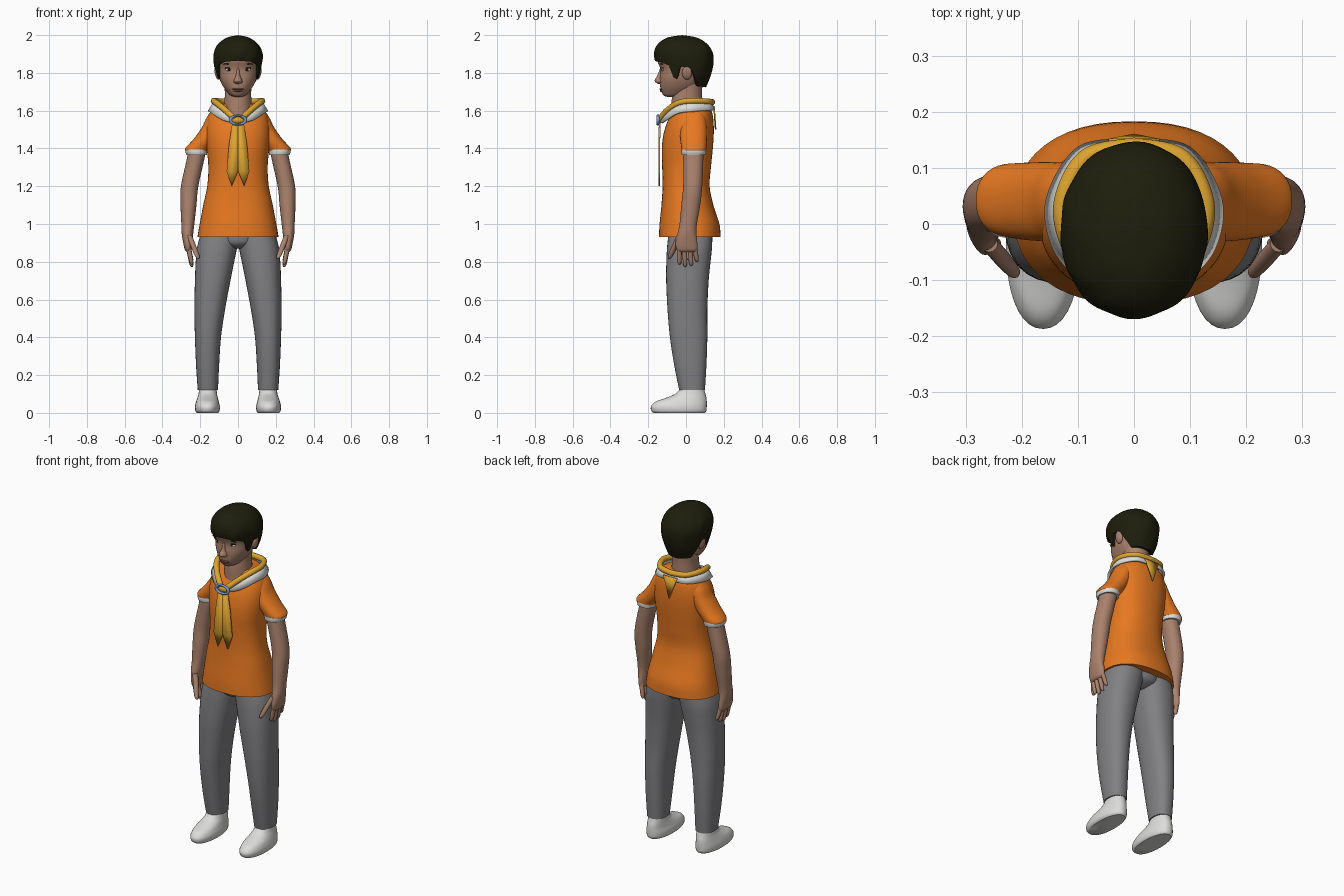
import bpy, bmesh, math
from mathutils import Vector, Matrix

cube = bpy.data.objects.get("Cube")
if cube:
    bpy.data.objects.remove(cube, do_unlink=True)


def material(name, r, g, b):
    m = bpy.data.materials.new(name)
    m.use_nodes = True
    m.diffuse_color = (r, g, b, 1)
    bsdf = next(n for n in m.node_tree.nodes if n.type == 'BSDF_PRINCIPLED')
    bsdf.inputs["Base Color"].default_value = (r, g, b, 1)
    bsdf.inputs["Roughness"].default_value = 0.7
    return m


SKIN = material("skin", .40, .22, .15)
ORANGE = material("orange cloth", .80, .19, .015)
YELLOW = material("yellow cloth", .72, .37, .03)
WHITE = material("white", .72, .72, .70)
GREY = material("grey cloth", .22, .22, .23)
HAIR = material("dark hair", .013, .013, .004)
BLUE = material("blue ring", .18, .34, .70)
LIP = material("lip", .25, .10, .08)


def finish(name, bm, mat):
    bmesh.ops.remove_doubles(bm, verts=bm.verts, dist=1e-5)
    bmesh.ops.recalc_face_normals(bm, faces=bm.faces)
    me = bpy.data.meshes.new(name)
    bm.to_mesh(me)
    bm.free()
    me.materials.append(mat)
    ob = bpy.data.objects.new(name, me)
    bpy.context.collection.objects.link(ob)
    bpy.ops.object.select_all(action='DESELECT')
    ob.select_set(True)
    bpy.context.view_layer.objects.active = ob
    bpy.ops.object.shade_smooth_by_angle(angle=math.radians(50))
    return ob


def sample(rows, s):
    """Smooth curve through the rows at parameter s."""
    n = len(rows) - 1
    i = min(int(s), n - 1)
    t = s - i
    quad = [rows[max(0, min(n, k))] for k in range(i - 1, i + 3)]
    return [b + t / 2 * (c - a + t * (2 * a - 5 * b + 4 * c - d + t * (3 * (b - c) + d - a)))
            for a, b, c, d in zip(*quad)]


def ring_point(row, a, power):
    """Row is z, x min, x max, y min, y max; angle 0 is the front."""
    z, x0, x1, y0, y1 = row
    u, v = math.sin(a), -math.cos(a)
    squash = lambda w: math.copysign(abs(w) ** (2 / power), w)
    return Vector(((x0 + x1) / 2 + (x1 - x0) / 2 * squash(u),
                   (y0 + y1) / 2 + (y1 - y0) / 2 * squash(v), z))


def skin_rings(bm, rings, caps=True):
    vs = [[bm.verts.new(p) for p in r] for r in rings]
    n = len(vs[0])
    for a, b in zip(vs, vs[1:]):
        for i in range(n):
            j = (i + 1) % n
            bm.faces.new((a[i], a[j], b[j], b[i]))
    if caps:
        bm.faces.new(vs[0])
        bm.faces.new(vs[-1])


def loft(name, rows, mat, side=1, power=2.0, sides=36, steps=6):
    bm = bmesh.new()
    count = (len(rows) - 1) * steps
    rings = []
    for k in range(count + 1):
        row = sample(rows, k / steps)
        ring = [ring_point(row, math.tau * i / sides, power) for i in range(sides)]
        rings.append([Vector((p.x * side, p.y, p.z)) for p in ring])
    skin_rings(bm, rings)
    return finish(name, bm, mat)


def centred(rows):
    return [(z, -w, w, y0, y1) for z, w, y0, y1 in rows]


def ellipsoid(name, loc, size, mat, tilt=0):
    bm = bmesh.new()
    bmesh.ops.create_uvsphere(bm, u_segments=20, v_segments=12, radius=1)
    bm.transform(Matrix.Translation(loc) @ Matrix.Rotation(tilt, 4, 'Y') @ Matrix.Diagonal((*size, 1)))
    return finish(name, bm, mat)


def plate(name, points, mat, thickness=.008):
    bm = bmesh.new()
    bm.faces.new([bm.verts.new(p) for p in points])
    ob = finish(name, bm, mat)
    ob.modifiers.new("thickness", 'SOLIDIFY').thickness = thickness
    ob.modifiers["thickness"].offset = 0
    return ob


# Shirt body
loft("shirt", centred([
    (.93, .215, -.143, .183), (1.0, .203, -.14, .177), (1.1, .184, -.13, .145),
    (1.2, .163, -.124, .125), (1.3, .157, -.126, .132), (1.4, .165, -.128, .142),
    (1.48, .17, -.118, .147), (1.55, .163, -.095, .145), (1.6, .142, -.065, .135),
    (1.635, .1, -.045, .115)]), ORANGE, power=2.3, sides=48)

# Neck and head
loft("neck", centred([(1.54, .08, -.08, .085), (1.64, .072, -.077, .085),
                      (1.7, .07, -.07, .085), (1.78, .075, -.06, .09)]), SKIN)
loft("head", centred([
    (1.672, .012, -.095, -.05), (1.68, .038, -.118, 0), (1.7, .058, -.13, .04),
    (1.73, .08, -.137, .07), (1.77, .098, -.138, .09), (1.82, .107, -.136, .11),
    (1.87, .112, -.152, .12), (1.92, .105, -.14, .115), (1.96, .06, -.08, .07)]),
    SKIN, power=2.2)
loft("nose", centred([(1.742, .008, -.146, -.12), (1.75, .023, -.16, -.11), (1.762, .022, -.166, -.11),
                      (1.79, .011, -.15, -.11), (1.83, .008, -.136, -.11)]), SKIN, sides=20)
ellipsoid("upper_lip", (0, -.13, 1.714), (.031, .01, .005), LIP)
ellipsoid("lower_lip", (0, -.128, 1.705), (.025, .011, .006), LIP)

# Hair cap whose lower edge follows the hairline around the head
HAIR_ROWS = centred([
    (2.0, 0, -.02, -.02), (1.986, .06, -.1, .06), (1.95, .108, -.152, .115),
    (1.9, .13, -.168, .143), (1.84, .126, -.157, .144), (1.78, .113, -.14, .13),
    (1.72, .09, -.11, .104)])
HAIRLINE = [(0, 3.6), (.6, 3.7), (1.0, 4.0), (1.12, 5.1), (1.28, 5.2), (1.42, 4.1),
            (1.75, 4.2), (1.95, 5.1), (2.2, 5.8), (math.pi, 5.9)]


def hairline(d):
    for (a, p), (b, q) in zip(HAIRLINE, HAIRLINE[1:]):
        if d <= b + 1e-6:
            return p + (q - p) * (d - a) / (b - a)


def build_hair(sides=96, steps=28):
    bm = bmesh.new()
    rings = [[] for _ in range(steps + 2)]
    for i in range(sides):
        a = math.tau * i / sides
        end = hairline(min(a, math.tau - a))
        for k in range(steps + 1):
            p = ring_point(sample(HAIR_ROWS, end * k / steps), a, 2.1)
            wave = 1 + .012 * math.sin(9 * a + k / 3) * k / steps
            rings[k].append(Vector((p.x * wave, p.y * wave, p.z)))
        # turn the edge inward for thickness
        rings[-1].append(Vector((p.x * .8, p.y * .8, p.z + .005)))
    skin_rings(bm, rings, caps=False)
    finish("hair", bm, HAIR)


build_hair()

# Neckerchief roll and white collar, each given by half of its path
ROLL = [(0, .138, 1.645), (.085, .118, 1.648), (.127, .04, 1.652), (.115, -.035, 1.642),
        (.07, -.095, 1.605), (.015, -.138, 1.555)]
EDGE = [(0, .153, 1.605), (.1, .138, 1.605), (.157, .045, 1.6), (.145, -.045, 1.59),
        (.09, -.105, 1.555), (.03, -.135, 1.535)]


def full_path(half, steps=8):
    pts = [Vector(sample(half, k / steps)) for k in range((len(half) - 1) * steps + 1)]
    return [Vector((-p.x, p.y, p.z)) for p in reversed(pts[1:])] + pts


def build_collar():
    bm = bmesh.new()
    loops = [[bm.verts.new(p) for p in full_path(h)] for h in (ROLL, EDGE)]
    for i in range(len(loops[0]) - 1):
        bm.faces.new((loops[0][i], loops[0][i + 1], loops[1][i + 1], loops[1][i]))
    ob = finish("collar", bm, WHITE)
    ob.modifiers.new("thickness", 'SOLIDIFY').thickness = .012


def build_roll(sides=14, radius=.016):
    bm = bmesh.new()
    path = full_path(ROLL)
    rings = []
    for i, p in enumerate(path):
        along = (path[min(i + 1, len(path) - 1)] - path[max(i - 1, 0)]).normalized()
        across = along.cross(Vector((0, 0, 1))).normalized()
        up = across.cross(along)
        rings.append([p + radius * (across * math.cos(t) + up * math.sin(t))
                      for t in (math.tau * k / sides for k in range(sides))])
    skin_rings(bm, rings)
    finish("neckerchief_roll", bm, YELLOW)


build_collar()
build_roll()
plate("neckerchief_back", [(-.045, .148, 1.625), (.045, .148, 1.625), (0, .157, 1.5)], YELLOW)
ellipsoid("neckerchief_knot", (0, -.14, 1.55), (.035, .014, .018), YELLOW)


# Oval slide ring
def build_slide(major=.04, minor=.009, n=32, m=10):
    bm = bmesh.new()
    rings = []
    for i in range(n + 1):
        a = math.tau * i / n
        rings.append([Vector((math.cos(a) * (major + minor * math.cos(t)),
                              -.148 + minor * math.sin(t),
                              1.55 + .6 * math.sin(a) * (major + minor * math.cos(t))))
                      for t in (math.tau * k / m for k in range(m))])
    skin_rings(bm, rings, caps=False)
    finish("slide_ring", bm, BLUE)


build_slide()

# Parts that come in left and right pairs
FINGERS = {"index": (-.035, -.035, .785), "middle": (-.008, -.004, .772),
           "ring": (.02, .028, .778), "little": (.045, .058, .8)}
for label, s in (("left", 1), ("right", -1)):
    loft(label + "_sleeve", [
        (1.385, .16, .275, -.022, .105), (1.4, .15, .28, -.024, .108), (1.45, .11, .235, -.03, .11),
        (1.51, .08, .192, -.03, .11), (1.56, .06, .168, -.02, .105), (1.6, .07, .142, .01, .085)],
        ORANGE, s, power=2.2)
    loft(label + "_cuff", [(1.366, .165, .273, -.022, .104), (1.38, .162, .278, -.025, .107),
                           (1.394, .16, .279, -.025, .107)], WHITE, s, power=2.2)
    loft(label + "_arm", [
        (1.42, .17, .262, -.01, .092), (1.36, .175, .268, -.012, .092), (1.2, .21, .302, -.015, .086),
        (1.1, .22, .304, -.025, .075), (1.0, .231, .3, -.034, .058), (.95, .237, .298, -.045, .055),
        (.9, .241, .29, -.055, .06), (.865, .245, .282, -.05, .06), (.852, .255, .272, -.035, .045)],
        SKIN, s, power=2.1)

    def digit(name, root, tip, r):
        rows = []
        for t, f in ((0, 1), (.5, 1), (.85, .85), (.97, .5), (1, .15)):
            p = Vector(root).lerp(Vector(tip), t)
            rows.append((p.z, p.x - r * f, p.x + r * f, p.y - r * f, p.y + r * f))
        loft(label + "_" + name, rows, SKIN, s, sides=14, steps=3)

    for name, (y0, y1, z) in FINGERS.items():
        digit(name + "_finger", (.264, y0, .885), (.244, y1, z), .0125)
    digit("thumb", (.258, -.035, .94), (.21, -.09, .815), .015)

    # Trouser leg and shoe
    loft(label + "_trouser_leg", [
        (.97, -.01, .19, -.09, .14), (.88, .004, .216, -.1, .138), (.8, .02, .224, -.104, .13),
        (.7, .04, .228, -.105, .12), (.55, .068, .231, -.098, .113), (.4, .09, .228, -.085, .113),
        (.25, .1, .222, -.062, .108), (.12, .106, .213, -.036, .1)], GREY, s, power=2.3)
    loft(label + "_shoe", [
        (0, .105, .218, -.172, .1), (.012, .098, .226, -.184, .108), (.035, .096, .228, -.185, .11),
        (.06, .102, .222, -.16, .11), (.08, .107, .215, -.105, .108), (.1, .111, .209, -.058, .103),
        (.13, .114, .205, -.028, .095)], WHITE, s, power=2.2)

    # Face details and ear
    ellipsoid(label + "_ear", (s * .11, .005, 1.8), (.013, .026, .036), SKIN, s * .2)
    ellipsoid(label + "_eye", (s * .046, -.122, 1.818), (.021, .006, .008), WHITE)
    ellipsoid(label + "_iris", (s * .046, -.126, 1.818), (.009, .004, .008), HAIR)
    ellipsoid(label + "_eyelid", (s * .046, -.123, 1.826), (.024, .007, .004), HAIR)
    ellipsoid(label + "_eyebrow", (s * .052, -.129, 1.848), (.028, .008, .004), HAIR, s * .1)
    plate(label + "_neckerchief_tail", [
        (0, -.14, 1.55), (s * .03, -.14, 1.54), (s * .048, -.141, 1.42), (s * .06, -.141, 1.28),
        (s * .033, -.142, 1.2), (0, -.142, 1.28)], YELLOW)

# Seat of the trousers between the legs
loft("trouser_seat", centred([(.87, .03, -.05, .08), (.9, .12, -.09, .13),
                              (.97, .18, -.095, .14)]), GREY)
